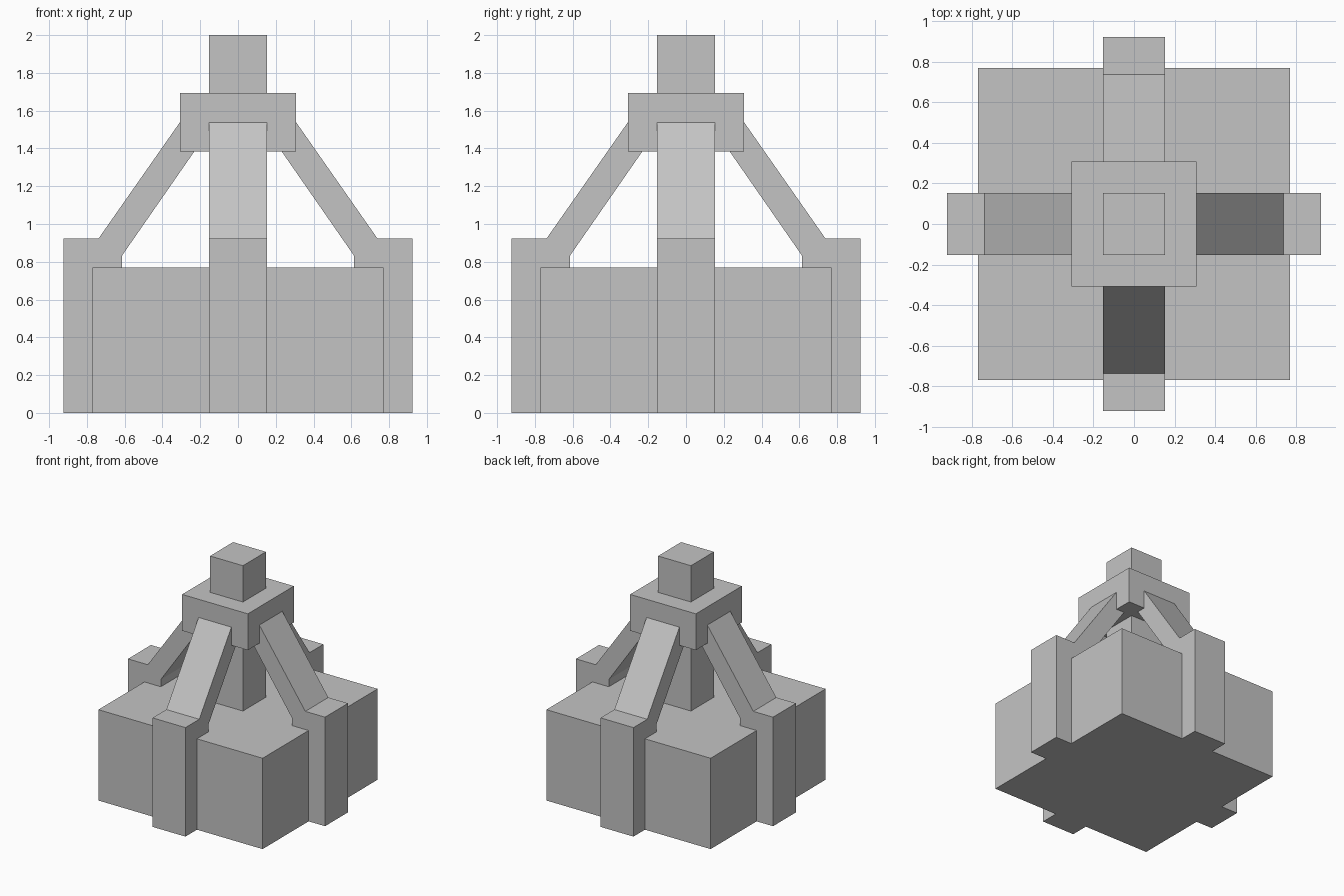
import bpy
import bmesh
import math
from mathutils import Matrix

cube = bpy.data.objects.get("Cube")
if cube:
    bpy.data.objects.remove(cube, do_unlink=True)

grey = bpy.data.materials.new("plain grey")
grey.use_nodes = True
colour = (0.55, 0.55, 0.55, 1)
grey.diffuse_color = colour
grey.node_tree.nodes["Principled BSDF"].inputs["Base Color"].default_value = colour

U = 2 / 13  # the model sits on a grid of 13 units high


def finish(name, bm):
    bmesh.ops.recalc_face_normals(bm, faces=bm.faces)
    mesh = bpy.data.meshes.new(name)
    bm.to_mesh(mesh)
    bm.free()
    mesh.materials.append(grey)
    obj = bpy.data.objects.new(name, mesh)
    bpy.context.collection.objects.link(obj)
    return obj


def block(name, half, bottom, top):
    """Square block centred on the z axis."""
    bm = bmesh.new()
    size = Matrix.Diagonal((2 * half * U, 2 * half * U, (top - bottom) * U, 1))
    move = Matrix.Translation((0, 0, (top + bottom) / 2 * U))
    bmesh.ops.create_cube(bm, size=1, matrix=move @ size)
    return finish(name, bm)


def buttress(name, angle):
    """Upright pier with a sloping brace, extruded from its side profile."""
    profile = [(5, 0), (6, 0), (6, 6), (4.8, 6), (2, 10), (1.5, 10),
               (1.5, 9), (4, 5.4), (4, 5), (5, 5)]
    bm = bmesh.new()
    face = bm.faces.new([bm.verts.new((x * U, -U, z * U)) for x, z in profile])
    side = bmesh.ops.extrude_face_region(bm, geom=[face])["geom"]
    verts = [v for v in side if isinstance(v, bmesh.types.BMVert)]
    bmesh.ops.translate(bm, verts=verts, vec=(0, 2 * U, 0))
    bmesh.ops.rotate(bm, verts=bm.verts, matrix=Matrix.Rotation(angle, 3, "Z"))
    return finish(name, bm)


# Base, central post and collar
block("base", 5, 0, 5)
block("central_post", 1, 5, 13)
block("collar", 2, 9, 11)

# Four buttresses leaning on the collar
for i, where in enumerate(["left", "back", "right", "front"]):
    buttress(where + "_buttress", i * math.pi / 2)
